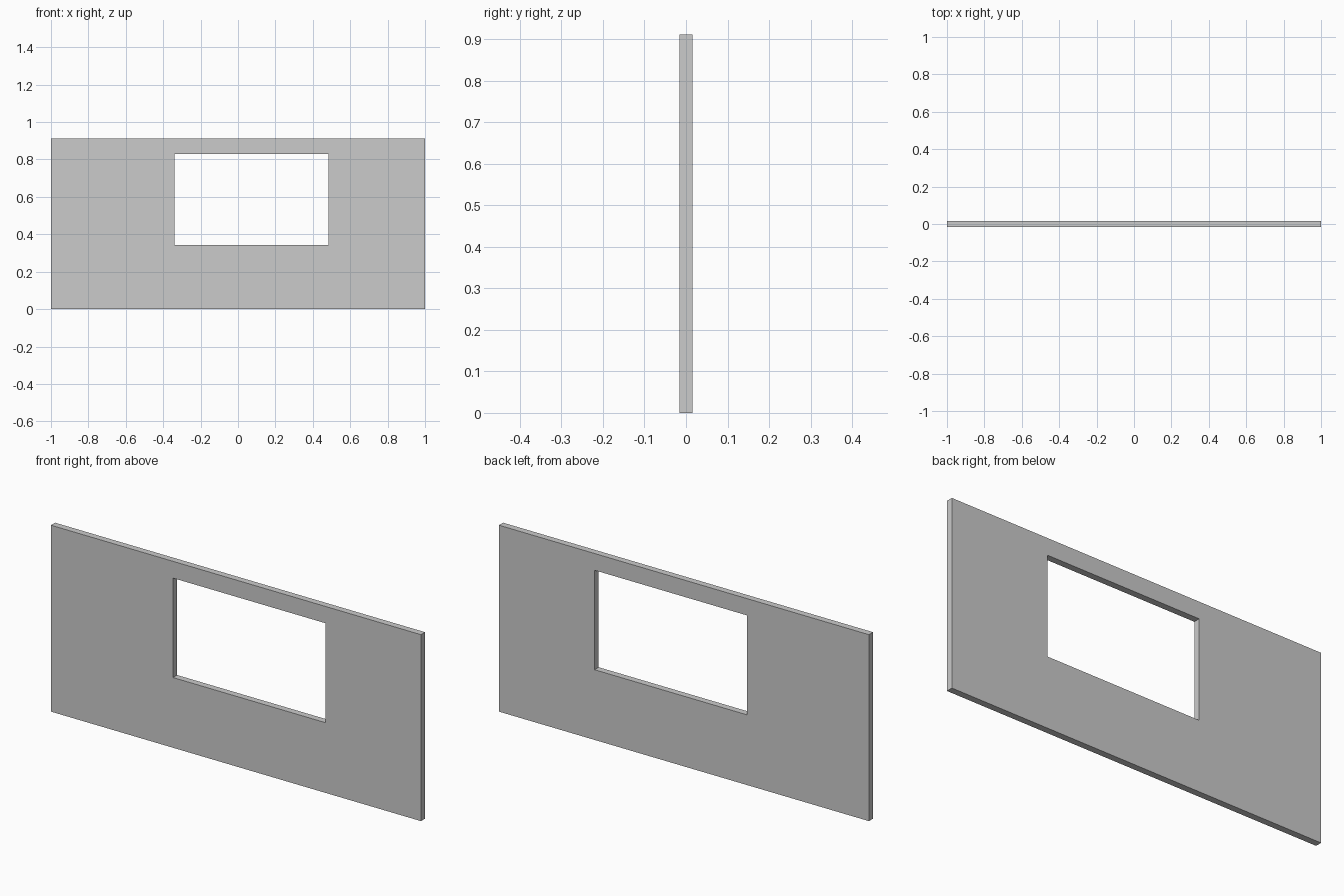
import bpy, bmesh

if "Cube" in bpy.data.objects:
    bpy.data.objects.remove(bpy.data.objects["Cube"])

HALF_T = 0.016                            # half the wall thickness
OUTER = (-1.0, 1.0, 0.0, 0.911)           # x min, x max, z min, z max
WINDOW = (-0.34, 0.483, 0.343, 0.829)


def rect_loop(bm, rect, y):
    x0, x1, z0, z1 = rect
    return [bm.verts.new((x, y, z)) for x, z in ((x0, z0), (x1, z0), (x1, z1), (x0, z1))]


def bridge(bm, a, b):
    for i in range(4):
        j = (i + 1) % 4
        bm.faces.new((a[i], a[j], b[j], b[i]))


# Wall panel: four rectangular loops joined into a closed ring around the window
bm = bmesh.new()
loops = [rect_loop(bm, r, y) for r, y in
         ((OUTER, -HALF_T), (WINDOW, -HALF_T), (WINDOW, HALF_T), (OUTER, HALF_T))]
for i in range(4):
    bridge(bm, loops[i], loops[(i + 1) % 4])
bmesh.ops.recalc_face_normals(bm, faces=bm.faces)

mesh = bpy.data.meshes.new("wall_with_window_opening")
bm.to_mesh(mesh)
bm.free()
wall = bpy.data.objects.new("wall_with_window_opening", mesh)
bpy.context.collection.objects.link(wall)
